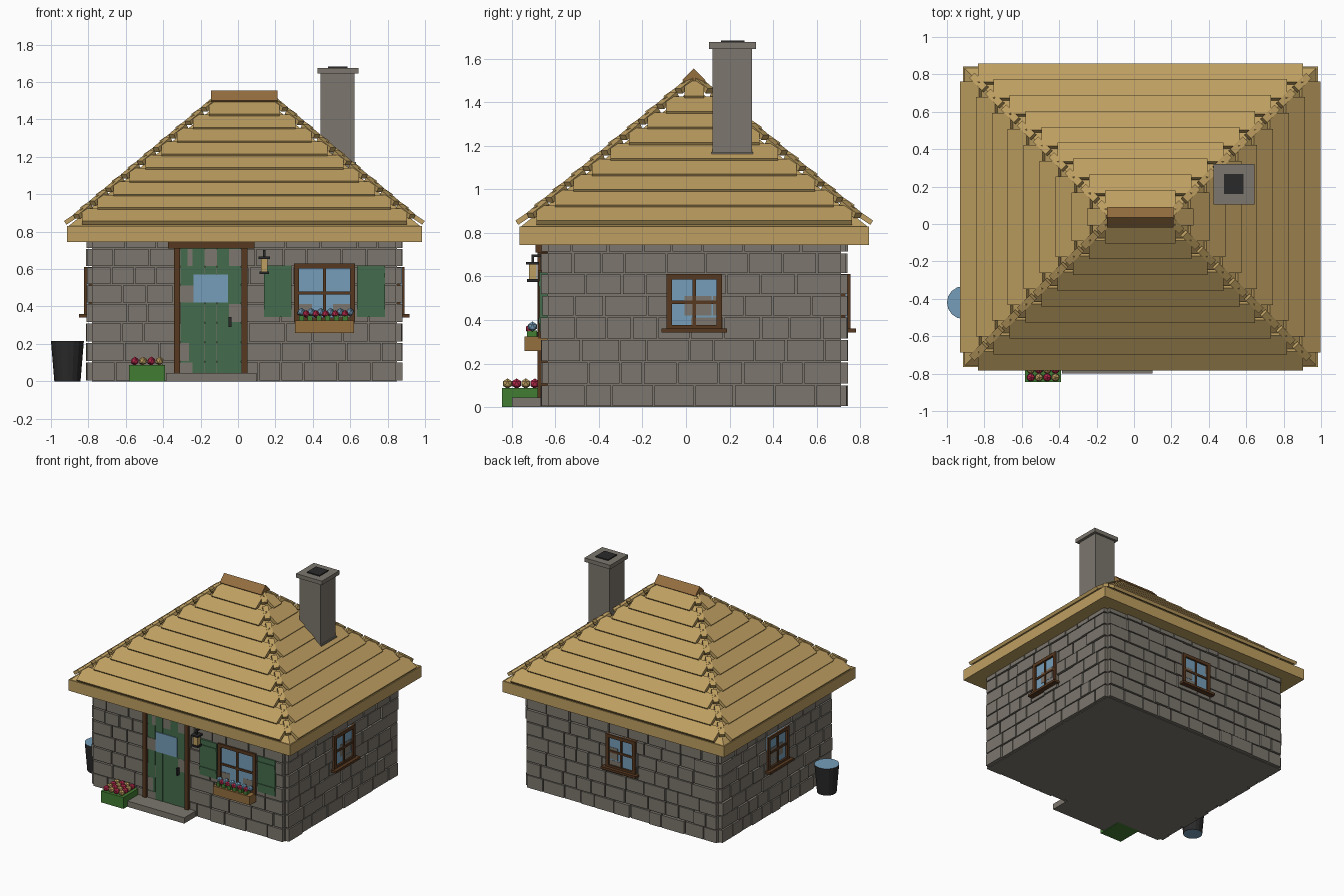
import bpy, bmesh, math, random
from mathutils import Matrix, Vector

if "Cube" in bpy.data.objects:
    bpy.data.objects.remove(bpy.data.objects["Cube"])

random.seed(4)
T, R = Matrix.Translation, Matrix.Rotation
CX, CY = 0.034, 0.038          # house centre
HX, HY = 0.815, 0.675          # half size of wall core


def material(name, r, g, b):
    m = bpy.data.materials.new(name)
    m.diffuse_color = [((c / 255 + 0.055) / 1.055) ** 2.4 for c in (r, g, b)] + [1]
    m.use_nodes = True
    m.node_tree.nodes["Principled BSDF"].inputs["Base Color"].default_value = m.diffuse_color
    return m


stone = material("stone grey", 124, 119, 110)
thatch = material("straw", 190, 159, 97)
wood = material("light wood", 148, 110, 63)
dark_wood = material("dark wood", 86, 56, 32)
green = material("painted green", 68, 108, 76)
leaf = material("leaf green", 66, 124, 50)
blue = material("glass blue", 117, 158, 186)
black = material("iron black", 42, 42, 42)
crimson = material("petal crimson", 185, 42, 76)


def finish(name, bm, *mats):
    me = bpy.data.meshes.new(name)
    bmesh.ops.recalc_face_normals(bm, faces=bm.faces)
    bm.to_mesh(me)
    bm.free()
    for m in mats:
        me.materials.append(m)
    ob = bpy.data.objects.new(name, me)
    bpy.context.collection.objects.link(ob)
    return ob


def add_box(bm, x0, x1, y0, y1, z0, z1, M=Matrix()):
    c = Vector((x0 + x1, y0 + y1, z0 + z1)) / 2
    S = Matrix.Diagonal((x1 - x0, y1 - y0, z1 - z0, 1))
    bmesh.ops.create_cube(bm, size=1, matrix=M @ T(c) @ S)


def boxes(name, mat, items, M=Matrix()):
    bm = bmesh.new()
    for b in items:
        add_box(bm, *b, M)
    return finish(name, bm, mat)


def side(k):
    """Local frame of wall k: x along the wall, -y outward."""
    return T((CX, CY, 0)) @ R(k * math.pi / 2, 4, 'Z')


def half_dist(k):
    return (HX, HY) if k % 2 == 0 else (HY, HX)


# Wall core and running-bond stones
boxes("wall_core", stone, [(CX - HX, CX + HX, CY - HY, CY + HY, 0, 0.76)])
rows = [0, 0.104, 0.208, 0.312, 0.416, 0.515, 0.612, 0.71, 0.75]
for k, label in enumerate(("front", "right", "back", "left")):
    half, dist = half_dist(k)
    bm = bmesh.new()
    for z0, z1 in zip(rows, rows[1:]):
        u = -half
        while u < half - 0.01:
            n = u + random.uniform(0.1, 0.2)
            if n > half - 0.07:
                n = half
            d = random.uniform(0.02, 0.031)
            add_box(bm, u + 0.004, n - 0.004, -dist - d, -dist + 0.01,
                    z0 + 0.004, z1 - 0.004, side(k))
            u = n
    finish(label + "_stones", bm, stone)


# Windows: pane, frame with cross bars, sill
def window(label, k, u, w, z0, z1, sill=True):
    M, d = side(k) @ T((u, 0, 0)), half_dist(k)[1]
    h, f, zm = w / 2, 0.026, (z0 + z1) / 2
    a, b = -d - 0.042, -d
    boxes(label + "_pane", blue, [(-h, h, -d - 0.0275, -d - 0.019, z0, z1)], M)
    boxes(label + "_frame", dark_wood, [
        (-h, -h + f, a, b, z0, z1), (h - f, h, a, b, z0, z1),
        (-h, h, a, b, z1 - f, z1), (-h, h, a, b, z0, z0 + f),
        (-0.008, 0.008, a + 0.006, b, z0, z1), (-h, h, a + 0.006, b, zm - 0.008, zm + 0.008)], M)
    if sill:
        boxes(label + "_sill", dark_wood, [(-h - 0.022, h + 0.022, -d - 0.068, b, z0 - 0.008, z0 + 0.01)], M)


window("front_window", 0, 0.462 - CX, 0.325, 0.315, 0.63, False)
for k, label in ((1, "right"), (2, "back"), (3, "left")):
    window(label + "_window", k, 0, 0.256, 0.35, 0.612)

# Shutters with battens
F = CY - HY                    # front core plane
for label, x0, x1 in (("left", 0.14, 0.287), ("right", 0.637, 0.787)):
    boxes(label + "_shutter", green, [
        (x0, x1, F - 0.036, F, 0.345, 0.62),
        (x0, x1, F - 0.041, F, 0.385, 0.41), (x0, x1, F - 0.041, F, 0.555, 0.58)])

# Door planks, pane, frame, handle and step
boxes("door_planks", green, [(-0.307 + 0.065 * i, -0.244 + 0.065 * i,
      F - 0.027 - 0.002 * (i % 2), F, 0.045, 0.715) for i in range(5)])
boxes("door_pane", blue, [(-0.237, -0.053, F - 0.034, F - 0.026, 0.42, 0.572)])
boxes("door_frame", dark_wood, [
    (-0.342, -0.31, F - 0.045, F, 0.04, 0.72), (0.018, 0.05, F - 0.045, F, 0.04, 0.72),
    (-0.374, 0.088, F - 0.055, F, 0.71, 0.746)])
boxes("door_handle", black, [(-0.05, -0.036, F - 0.05, F - 0.02, 0.29, 0.345)])
boxes("door_step", stone, [(-0.385, 0.10, -0.80, F, 0, 0.045)])


# Planters with blossoms
def blossoms(label, mat, points, r):
    bm = bmesh.new()
    for p in points:
        bmesh.ops.create_icosphere(bm, subdivisions=1, radius=r, matrix=T(p))
    finish(label, bm, mat)


boxes("window_box", wood, [(0.305, 0.62, -0.742, F, 0.258, 0.325)])
boxes("window_box_leaves", leaf, [(0.325 + 0.047 * i, 0.352 + 0.047 * i, -0.73, -0.685, 0.32, 0.352)
                                  for i in range(6)])
spots = [(0.338 + 0.026 * i, -0.705 - 0.012 * (i % 2), 0.37 - 0.01 * (i % 2)) for i in range(11)]
blossoms("window_box_blue_blossoms", blue, spots[::2], 0.023)
blossoms("window_box_red_blossoms", crimson, spots[1::2], 0.021)

boxes("ground_planter", leaf, [(-0.583, -0.39, -0.845, F, 0, 0.088)])
spots = [(-0.552 + 0.044 * i, -0.82 + 0.042 * j, 0.108) for i in range(4) for j in range(4)]
for n, (label, mat) in enumerate((("red", crimson), ("straw", thatch))):
    blossoms("planter_%s_blossoms" % label, mat,
             [p for i, p in enumerate(spots) if (i + i // 4) % 2 == n], 0.024)

# Lantern on a bracket
boxes("lantern_glow", thatch, [(0.122, 0.158, -0.722, -0.686, 0.588, 0.66)])
boxes("lantern_iron", black, [
    (0.11, 0.17, -0.734, -0.674, 0.655, 0.667), (0.114, 0.166, -0.73, -0.678, 0.575, 0.588),
    (0.134, 0.146, -0.71, -0.698, 0.66, 0.70), (0.134, 0.146, -0.71, F, 0.69, 0.702)])

# Water bucket, blue on the flat ends
bm = bmesh.new()
bmesh.ops.create_cone(bm, cap_ends=True, segments=16, radius1=0.07, radius2=0.088,
                      depth=0.215, matrix=T((-0.912, -0.42, 0.1075)))
for f in bm.faces:
    f.material_index = int(abs(f.normal.z) > 0.9)
finish("water_bucket", bm, black, blue)

# Roof: eave slab and hipped core
boxes("eave", thatch, [(CX - 0.949, CX + 0.949, CY - 0.803, CY + 0.803, 0.745, 0.83)])
bm = bmesh.new()
base = [bm.verts.new((CX + sx * 0.94, CY + sy * 0.795, 0.83)) for sx, sy in ((-1, -1), (1, -1), (1, 1), (-1, 1))]
a, b = [bm.verts.new((CX + s * 0.155, CY, 1.47)) for s in (-1, 1)]
for f in (base, (base[0], base[1], b, a), (base[1], base[2], b), (base[2], base[3], a, b), (base[3], base[0], a)):
    bm.faces.new(f)
finish("roof_core", bm, thatch)

# Overlapping straw courses on four slopes
for k, label in enumerate(("front", "right", "back", "left")):
    dist, half = (0.808, 0.869) if k % 2 == 0 else (0.951, 0.725)
    bm = bmesh.new()
    for i in range(9):
        M = side(k) @ T((0, -dist + 0.085 * i, 0.837 + 0.0715 * i)) @ R(math.radians(34), 4, 'X')
        w = half - 0.085 * i
        add_box(bm, -w, w, 0, 0.122, 0, 0.024, M)
    finish(label + "_thatch", bm, thatch)

# Small straw caps along the hips
bm = bmesh.new()
for sx in (-1, 1):
    for sy in (-1, 1):
        rot = Vector((-sx, -sy, 0.84)).to_track_quat('Y', 'Z').to_matrix().to_4x4()
        for i in range(9):
            p = (CX + sx * (0.86 - 0.085 * i), CY + sy * (0.715 - 0.085 * i), 0.912 + 0.0715 * i)
            add_box(bm, -0.02, 0.02, -0.06, 0.05, -0.014, 0.012, T(p) @ rot)
finish("hip_caps", bm, thatch)

# Ridge beam turned on its edge
boxes("ridge_beam", wood, [(-0.178, 0.178, -0.038, 0.038, -0.038, 0.038)],
      T((CX, 0.036, 1.502)) @ R(math.pi / 4, 4, 'X'))

# Chimney
boxes("chimney", stone, [(0.442, 0.622, 0.122, 0.303, 1.1, 1.65),
                         (0.432, 0.631, 0.117, 0.308, 1.15, 1.172),
                         (0.424, 0.644, 0.105, 0.322, 1.645, 1.676)])
boxes("chimney_flue", black, [(0.48, 0.586, 0.16, 0.268, 1.67, 1.684)])
